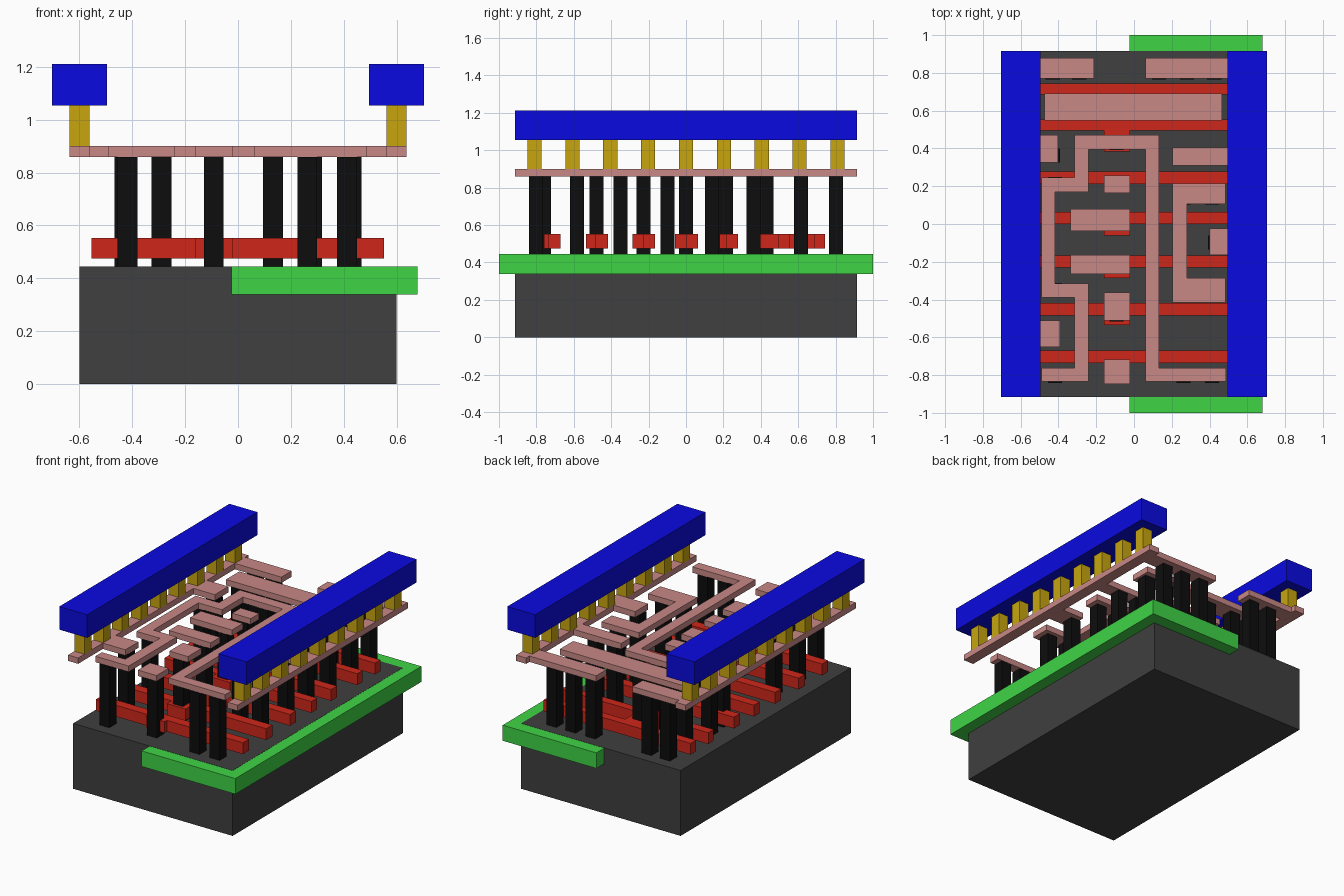
import bpy, bmesh


def material(name, rgb):
    m = bpy.data.materials.new(name)
    m.diffuse_color = (*rgb, 1)
    return m


DARK = material("dark_grey", (0.05, 0.05, 0.05))
GREEN = material("green", (0.05, 0.66, 0.06))
RED = material("red", (0.62, 0.02, 0.01))
BLACK = material("black", (0.004, 0.004, 0.004))
PINK = material("pink", (0.58, 0.25, 0.24))
GOLD = material("gold", (0.58, 0.38, 0.005))
BLUE = material("blue", (0.003, 0.003, 0.75))


def prism(name, outline, z0, z1, mat):
    """Extrude a flat outline from z0 to z1."""
    bm = bmesh.new()
    face = bm.faces.new([bm.verts.new((x, y, z0)) for x, y in outline])
    ext = bmesh.ops.extrude_face_region(bm, geom=[face])
    top = [v for v in ext["geom"] if isinstance(v, bmesh.types.BMVert)]
    bmesh.ops.translate(bm, verts=top, vec=(0, 0, z1 - z0))
    bmesh.ops.recalc_face_normals(bm, faces=bm.faces)
    mesh = bpy.data.meshes.new(name)
    bm.to_mesh(mesh)
    bm.free()
    mesh.materials.append(mat)
    ob = bpy.data.objects.new(name, mesh)
    bpy.context.collection.objects.link(ob)
    return ob


def box(name, x0, x1, y0, y1, z0, z1, mat):
    return prism(name, [(x0, y0), (x1, y0), (x1, y1), (x0, y1)], z0, z1, mat)


TOP = 0.445          # substrate surface
M0, M1 = 0.86, 0.90  # thin metal layer
P0, P1 = 0.475, 0.552  # gate bar layer
L = 0.915            # half length

# Substrate block and the well sunk into its right half
box("substrate", -0.6, 0.6, -L, L, 0, TOP, DARK)
box("well", -0.025, 0.68, -1, 1, 0.338, TOP - 0.001, GREEN)

# Gate bars, each with a contact tab on its side: (bar y0, bar y1, tab y0)
A, B = -0.16, -0.02
for y0, y1, t in [(-0.735, -0.67, -0.76), (-0.485, -0.418, -0.535),
                  (-0.23, -0.166, -0.285), (0, 0.063, -0.06), (0.213, 0.277, 0.18)]:
    prism("gate_bar", [(-0.555, y0), (A, y0), (A, t), (B, t), (B, y0),
                       (0.552, y0), (0.552, y1), (-0.555, y1)], P0, P1, RED)
# Rear pair of gate bars joined by a bridge
box("gate_bar", -0.555, 0.552, 0.495, 0.553, P0, P1, RED)
box("gate_bar", -0.555, 0.552, 0.685, 0.743, P0, P1, RED)
box("gate_tab", A, B, 0.385, 0.495, P0, P1, RED)
box("gate_bridge", A, B, 0.553, 0.685, P0, P1, RED)

# Contact posts
g = -0.092
posts = [(g, y) for y in (-0.758, -0.478, -0.228, 0, 0.215, 0.43, 0.615)]
posts += [(-0.418, -0.803), (0.262, -0.803), (0.413, -0.803),
          (-0.43, 0.803), (-0.29, 0.803), (0.132, 0.803), (0.28, 0.803), (0.425, 0.803),
          (-0.42, 0.615), (-0.29, 0.615), (0.262, 0.615), (0.413, 0.615),
          (-0.43, 0.362), (-0.418, 0.21), (-0.418, -0.35), (-0.43, -0.583),
          (0.28, 0.362), (0.425, 0.362), (0.262, 0.14), (0.413, 0.14),
          (0.43, -0.098), (0.262, -0.35), (0.413, -0.35)]
h = 0.0375
for x, y in posts:
    box("contact_post", x - h, x + h, y - h, y + h, TOP, M0, BLACK)


# Side metal rails with inward tabs: (y0, y1, reach)
def rail(s, tabs):
    pts = [(s * 0.638, L), (s * 0.638, -L), (s * 0.563, -L)]
    for y0, y1, x in tabs:
        pts += [(s * 0.563, y0), (s * x, y0), (s * x, y1), (s * 0.563, y1)]
    prism("metal_rail", pts + [(s * 0.563, L)], M0, M1, PINK)


rail(-1, [(-0.65, -0.51, 0.393), (0.325, 0.47, 0.402), (0.77, 0.88, 0.213)])
rail(1, [(-0.165, -0.025, 0.4), (0.31, 0.405, 0.205), (0.77, 0.88, 0.06)])

# Winding metal track
prism("metal_track", [
    (-0.49, -0.833), (-0.24, -0.833), (-0.24, -0.315), (-0.417, -0.315),
    (-0.417, 0.17), (-0.24, 0.17), (-0.24, 0.395), (0.06, 0.395),
    (0.06, -0.833), (0.487, -0.833), (0.487, -0.763), (0.132, -0.763),
    (0.132, 0.47), (-0.315, 0.47), (-0.315, 0.245), (-0.49, 0.245),
    (-0.49, -0.39), (-0.315, -0.39), (-0.315, -0.763), (-0.49, -0.763)], M0, M1, PINK)

# C-shaped metal link
prism("metal_link", [
    (0.205, -0.415), (0.485, -0.415), (0.485, -0.285), (0.28, -0.285),
    (0.28, 0.105), (0.485, 0.105), (0.485, 0.215), (0.205, 0.215)], M0, M1, PINK)

# Wide strap and small gate pads
for x0, x1, y0, y1 in [(-0.473, 0.467, 0.547, 0.69), (A, B, 0.165, 0.257),
                       (-0.335, B, -0.037, 0.08), (-0.335, B, -0.265, -0.165),
                       (A, B, -0.51, -0.363), (A, B, -0.848, -0.718)]:
    box("metal_pad", x0, x1, y0, y1, M0, M1, PINK)

# Upper power bars on rows of vias, both sides
for s in (-1, 1):
    a, b = sorted((s * 0.495, s * 0.705))
    box("power_bar", a, b, -L, L, 1.055, 1.212, BLUE)
    for i in range(-4, 5):
        x, y = s * 0.6, i * 0.2025
        box("via", x - h, x + h, y - h, y + h, M1, 1.055, GOLD)
